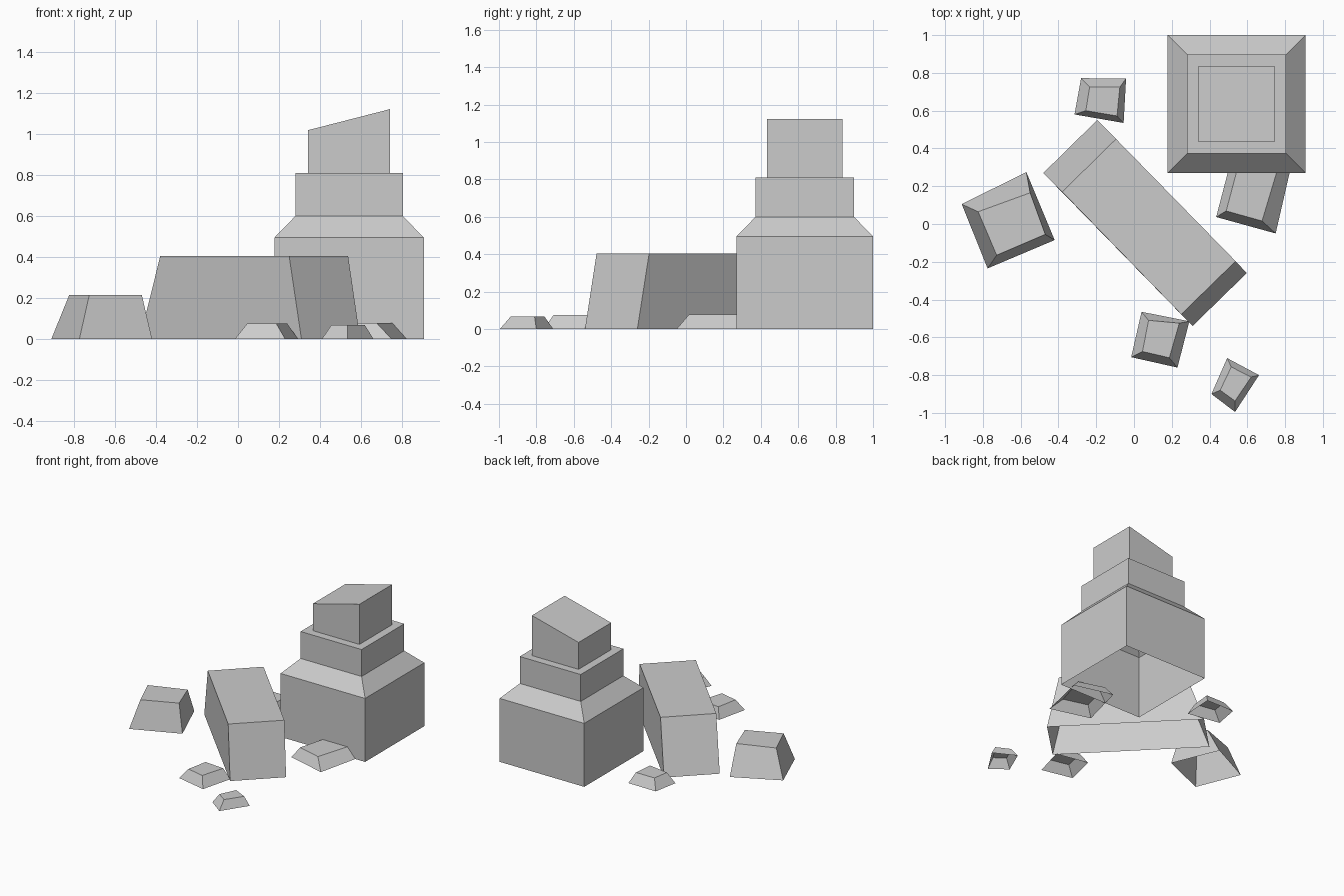
import bpy
import bmesh

cube = bpy.data.objects.get("Cube")
if cube:
    bpy.data.objects.remove(cube, do_unlink=True)

GREY = (0.6, 0.6, 0.6, 1.0)
stone = bpy.data.materials.new("stone grey")
stone.use_nodes = True
stone.diffuse_color = GREY
stone.node_tree.nodes["Principled BSDF"].inputs["Base Color"].default_value = GREY


def loft(name, rings):
    """Skin stacked four-point rings, cap the top, leave the underside open."""
    bm = bmesh.new()
    loops = [[bm.verts.new(p) for p in ring] for ring in rings]
    for low, high in zip(loops, loops[1:]):
        for i in range(4):
            j = (i + 1) % 4
            bm.faces.new((low[i], low[j], high[j], high[i]))
    bm.faces.new(loops[-1])
    mesh = bpy.data.meshes.new(name)
    bm.to_mesh(mesh)
    bm.free()
    mesh.materials.append(stone)
    obj = bpy.data.objects.new(name, mesh)
    bpy.context.collection.objects.link(obj)
    return obj


def square(half, z, rise=0.0):
    """Ring around the tower axis; rise lifts its +x side."""
    cx, cy = 0.543, 0.635
    return [(cx + sx * half, cy + sy * half, z + (rise if sx > 0 else 0))
            for sx, sy in ((-1, -1), (1, -1), (1, 1), (-1, 1))]


def block(name, height, base, top):
    """Tapered stone from counter-clockwise base and top corners."""
    return loft(name, [[(x, y, 0) for x, y in base],
                       [(x, y, height) for x, y in top]])


# Stepped tower with a slanted broken top
loft("ruined_tower", [square(0.365, 0), square(0.365, 0.495),
                      square(0.263, 0.60), square(0.263, 0.81),
                      square(0.201, 0.81), square(0.201, 1.02, 0.103)])

# Toppled pillar, tapered at its ends
block("fallen_pillar", 0.405,
      [(-0.48, 0.27), (0.31, -0.54), (0.597, -0.26), (-0.195, 0.55)],
      [(-0.38, 0.17), (0.25, -0.478), (0.538, -0.197), (-0.095, 0.45)])

# Scattered rubble
block("large_rubble", 0.214,
      [(-0.775, -0.235), (-0.42, -0.085), (-0.57, 0.275), (-0.912, 0.105)],
      [(-0.727, -0.165), (-0.47, -0.055), (-0.55, 0.165), (-0.825, 0.065)])
block("back_rubble", 0.075,
      [(-0.315, 0.58), (-0.055, 0.535), (-0.042, 0.77), (-0.28, 0.772)],
      [(-0.255, 0.60), (-0.09, 0.572), (-0.075, 0.725), (-0.235, 0.725)])
block("front_rubble", 0.075,
      [(-0.015, -0.705), (0.23, -0.76), (0.293, -0.515), (0.04, -0.465)],
      [(0.045, -0.675), (0.187, -0.708), (0.24, -0.525), (0.077, -0.51)])
block("small_rubble", 0.067,
      [(0.41, -0.90), (0.535, -0.995), (0.662, -0.80), (0.493, -0.71)],
      [(0.456, -0.88), (0.535, -0.937), (0.62, -0.81), (0.515, -0.757)])
block("tower_rubble", 0.077,
      [(0.435, 0.037), (0.75, -0.05), (0.835, 0.32), (0.53, 0.40)],
      [(0.488, 0.069), (0.678, 0.016), (0.757, 0.28), (0.56, 0.34)])
